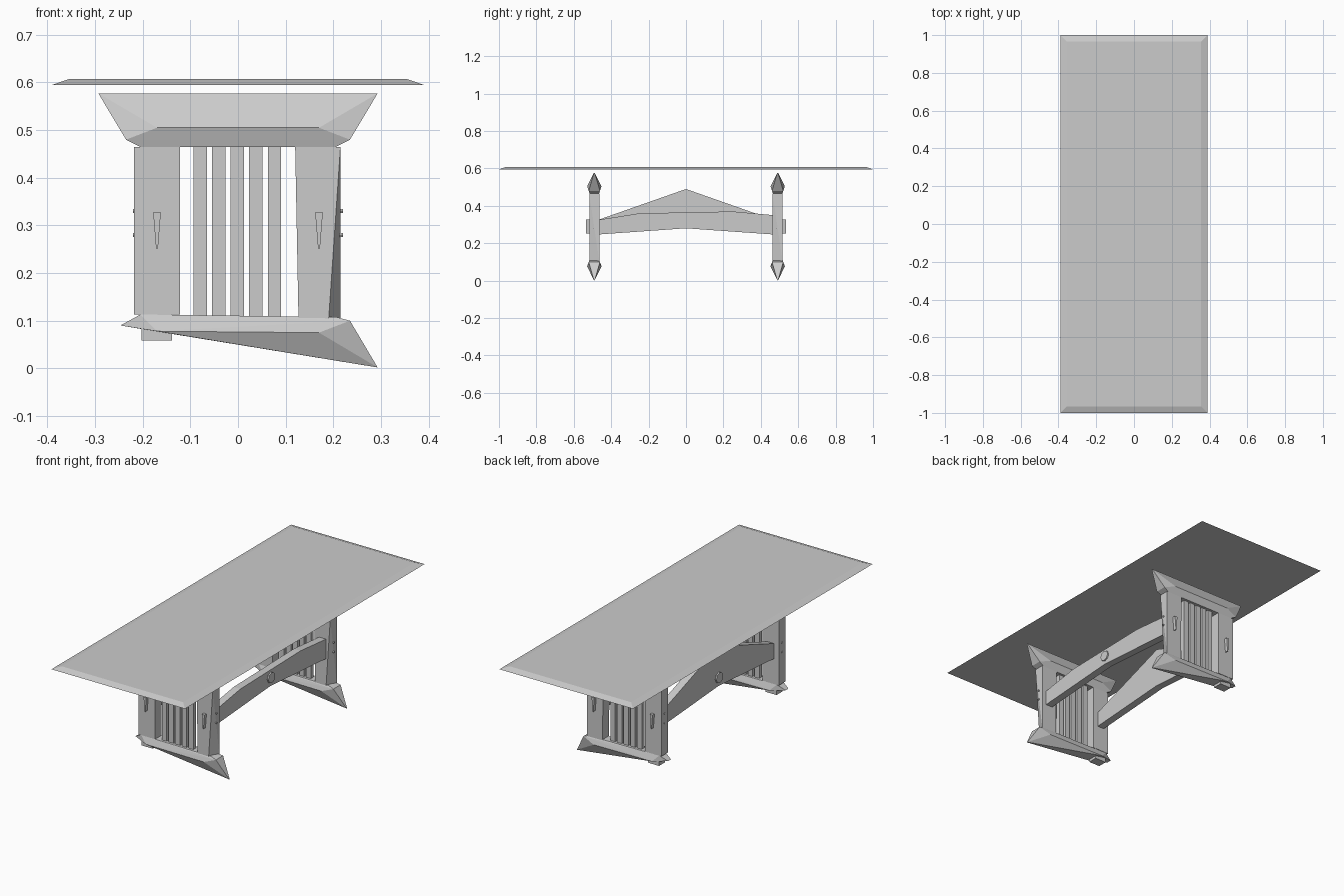
import bpy, bmesh, math
from mathutils import Matrix

cube = bpy.data.objects.get("Cube")
if cube:
    bpy.data.objects.remove(cube, do_unlink=True)

grey = bpy.data.materials.new("plain grey")
grey.use_nodes = True
COLOUR = (0.6, 0.6, 0.6, 1)
grey.diffuse_color = COLOUR
grey.node_tree.nodes["Principled BSDF"].inputs["Base Color"].default_value = COLOUR


def finish(name, bm, y=0):
    bmesh.ops.recalc_face_normals(bm, faces=bm.faces)
    mesh = bpy.data.meshes.new(name)
    bm.to_mesh(mesh)
    bm.free()
    mesh.materials.append(grey)
    obj = bpy.data.objects.new(name, mesh)
    obj.location.y = y
    bpy.context.collection.objects.link(obj)
    return obj


def hull(name, points, y=0):
    """Faceted solid wrapped round its corner points."""
    bm = bmesh.new()
    for p in points:
        bm.verts.new(p)
    res = bmesh.ops.convex_hull(bm, input=bm.verts)
    junk = [g for g in res["geom_interior"] if isinstance(g, bmesh.types.BMVert)]
    bmesh.ops.delete(bm, geom=junk, context="VERTS")
    return finish(name, bm, y)


def box(name, x0, x1, depth, z0, z1, y=0):
    return hull(name, [(x, d, z) for x in (x0, x1)
                       for d in (-depth, depth) for z in (z0, z1)], y)


def both(points):
    """Repeat (x, depth, z) points on the front and back."""
    return [(x, s * d, z) for x, d, z in points for s in (-1, 1)]


def peg(name, x, z, radius, length, y, sides):
    bm = bmesh.new()
    bmesh.ops.create_cone(bm, cap_ends=True, segments=sides, radius1=radius,
                          radius2=radius, depth=length,
                          matrix=Matrix.Translation((x, 0, z))
                          @ Matrix.Rotation(math.pi / 2, 4, "Y"))
    return finish(name, bm, y)


# Thin top with a chamfered rim
hull("table_top", [(sx * w, sy * l, z) for w, l, z in
                   ((0.39, 1, 0.595), (0.355, 0.965, 0.607))
                   for sx in (-1, 1) for sy in (-1, 1)])

for end, y in (("front", -0.49), ("back", 0.49)):
    # Head beam with a ridge along its upper edge
    half = [(0.293, 0.002, 0.577), (0.235, 0.03, 0.48),
            (0.17, 0.038, 0.505), (0.205, 0.025, 0.465)]
    hull(end + "_head_beam", both(half + [(-x, d, z) for x, d, z in half]), y)

    # Lopsided foot, ridge down on one side
    hull(end + "_foot", both([
        (0.293, 0.002, 0.002), (0.235, 0.03, 0.1), (0.17, 0.038, 0.075),
        (0.205, 0.025, 0.108), (-0.17, 0.038, 0.078), (-0.247, 0.012, 0.09),
        (-0.205, 0.025, 0.113)]), y)
    box(end + "_foot_tenon", -0.203, -0.138, 0.025, 0.058, 0.117, y)

    # Posts: one square, one twisted towards its base
    box(end + "_right_post", -0.218, -0.122, 0.027, 0.113, 0.465, y)
    hull(end + "_left_post", [
        (0.12, -0.027, 0.465), (0.215, -0.027, 0.465), (0.127, -0.027, 0.1),
        (0.19, -0.027, 0.1), (0.12, 0.027, 0.465), (0.215, 0.027, 0.465),
        (0.127, 0.027, 0.1), (0.215, 0.027, 0.1)], y)

    # Slats between the posts
    for i in range(5):
        x = -0.0015 + (i - 2) * 0.039
        box(f"{end}_slat_{i + 1}", x - 0.014, x + 0.014, 0.012, 0.108, 0.468, y)

    for side, s in (("right", -1), ("left", 1)):
        # Wedge-shaped tenon through the post
        hull(f"{end}_{side}_wedge", both([
            (s * 0.17 - 0.008, 0.044, 0.327), (s * 0.17 + 0.008, 0.044, 0.327),
            (s * 0.17 - 0.002, 0.044, 0.252), (s * 0.17 + 0.002, 0.044, 0.252)]), y)
        # Small pegs on the outer face
        for z in (0.28, 0.33):
            peg(f"{end}_{side}_peg", s * 0.212, z, 0.005, 0.016, y, 6)

# Long stretchers, arched below and peaked above
tops = {"right": [(0.47, 0.325), (0, 0.49), (-0.47, 0.325)],
        "left": [(0.47, 0.35), (0.25, 0.37), (-0.25, 0.36), (-0.47, 0.325)]}
for side, s in (("right", -1), ("left", 1)):
    outline = [(-0.47, 0.247), (0, 0.28), (0.47, 0.247)] + tops[side]
    bm = bmesh.new()
    face = bm.faces.new([bm.verts.new((s * 0.17 - 0.02, y, z)) for y, z in outline])
    out = bmesh.ops.extrude_face_region(bm, geom=[face], use_keep_orig=True)
    moved = [g for g in out["geom"] if isinstance(g, bmesh.types.BMVert)]
    bmesh.ops.translate(bm, verts=moved, vec=(0.04, 0, 0))
    finish(side + "_stretcher", bm)
    peg(side + "_stretcher_boss", s * 0.185, 0.325, 0.028, 0.025, 0, 8)
